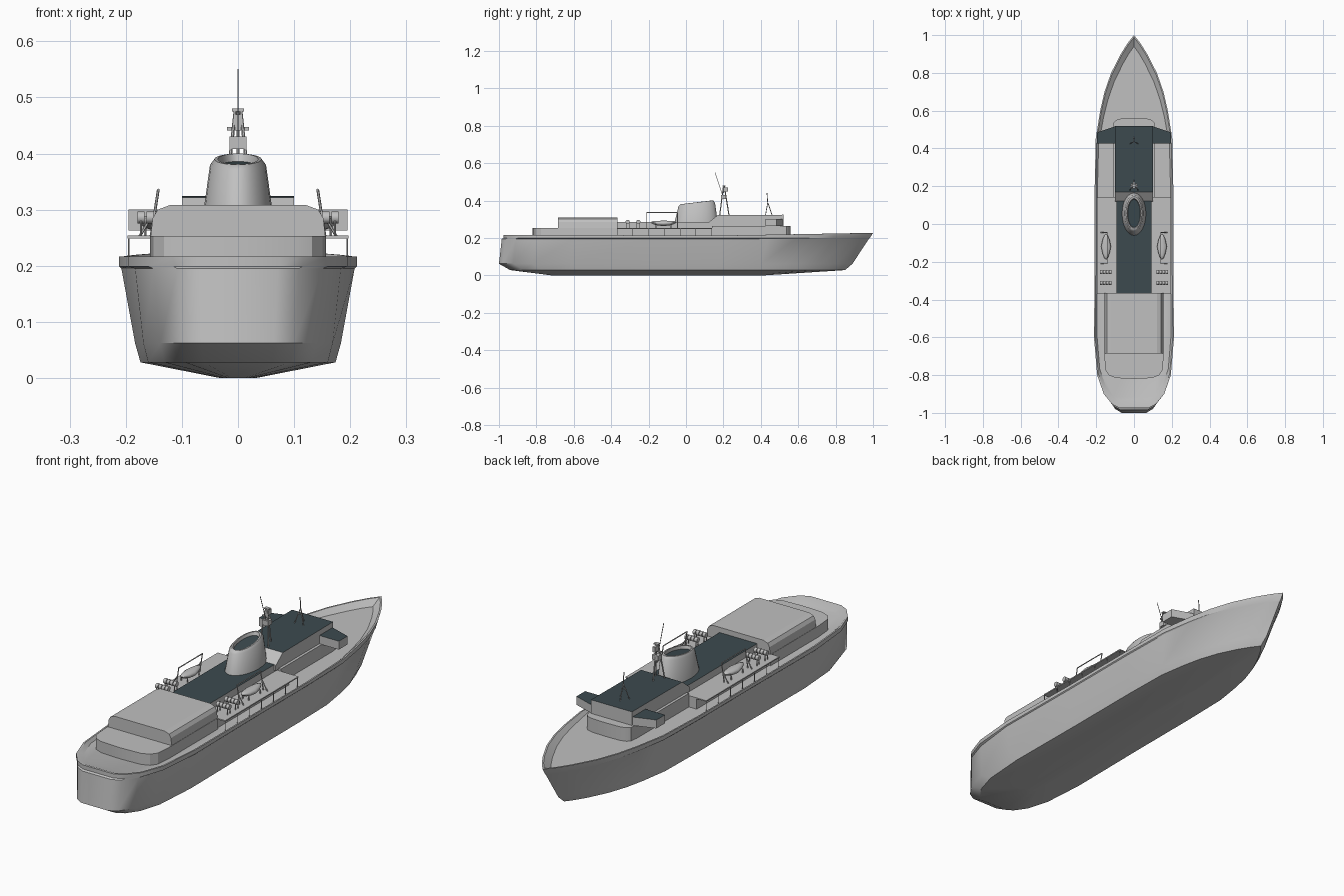
import bpy, bmesh, math
from mathutils import Vector

if "Cube" in bpy.data.objects:
    bpy.data.objects.remove(bpy.data.objects["Cube"])


def material(name, rgb):
    m = bpy.data.materials.new(name)
    m.use_nodes = True
    m.diffuse_color = (*rgb, 1)
    m.node_tree.nodes["Principled BSDF"].inputs["Base Color"].default_value = (*rgb, 1)
    return m


GREY = material("hull_grey", (0.53, 0.53, 0.53))
DARK = material("dark_deck", (0.045, 0.068, 0.078))


def finish(name, bm, smooth=None, dark=None):
    """Turn a bmesh into an object; faces passing the dark rule get the deck colour."""
    bmesh.ops.recalc_face_normals(bm, faces=bm.faces)
    if dark:
        for f in bm.faces:
            f.material_index = int(dark(f))
    me = bpy.data.meshes.new(name)
    bm.to_mesh(me)
    bm.free()
    me.materials.append(GREY)
    me.materials.append(DARK)
    ob = bpy.data.objects.new(name, me)
    bpy.context.collection.objects.link(ob)
    if smooth:
        bpy.ops.object.select_all(action='DESELECT')
        ob.select_set(True)
        bpy.context.view_layer.objects.active = ob
        bpy.ops.object.shade_smooth_by_angle(angle=math.radians(smooth))
    return ob


def loft(name, loops, smooth=None, dark=None):
    """Skin a stack of equal-length loops and cap both ends."""
    bm = bmesh.new()
    rows = [[bm.verts.new(p) for p in loop] for loop in loops]
    n = len(rows[0])
    for a, b in zip(rows, rows[1:]):
        for i in range(n):
            j = (i + 1) % n
            bm.faces.new((a[i], a[j], b[j], b[i]))
    bm.faces.new(rows[0][::-1])
    bm.faces.new(rows[-1])
    return finish(name, bm, smooth, dark)


def upward(f):
    return f.normal.z > 0.9


def prism(name, outline, z0, z1, dark=None, smooth=None):
    return loft(name, [[(x, y, z) for x, y in outline] for z in (z0, z1)], smooth, dark)


def box(name, x0, x1, y0, y1, z0, z1, dark=None):
    return prism(name, [(x0, y0), (x1, y0), (x1, y1), (x0, y1)], z0, z1, dark)


def rods(name, segments, r=0.002):
    """Thin round bars between pairs of points, all in one object."""
    bm = bmesh.new()
    for a, b in segments:
        a, b = Vector(a), Vector(b)
        d = b - a
        mat = d.to_track_quat('Z', 'Y').to_matrix().to_4x4()
        mat.translation = (a + b) / 2
        bmesh.ops.create_cone(bm, cap_ends=True, segments=6, radius1=r, radius2=r,
                              depth=d.length, matrix=mat)
    return finish(name, bm)


def round_end(hw, y_flat, y_tip, power=4, n=8):
    """Half-outline points of a rounded end running from +x to -x."""
    pts = []
    for i in range(n + 1):
        a = math.pi * i / n
        c, s = math.cos(a), math.sin(a)
        pts.append((math.copysign(abs(c) ** (2 / power), c) * hw,
                    y_flat + (y_tip - y_flat) * max(s, 0) ** (2 / power)))
    return pts


# Hull: one plan shape reused at every level
PLAN = [(-0.975, 0.075), (-0.955, 0.115), (-0.9, 0.16), (-0.8, 0.195), (-0.6, 0.212),
        (-0.2, 0.208), (0.2, 0.208), (0.45, 0.203), (0.6, 0.179), (0.7, 0.156),
        (0.8, 0.121), (0.9, 0.07), (0.96, 0.032)]


def sheer(y):
    return 0.213 + 0.014 * max(0, (y - 0.2) / 0.8) + (0.004 if y < -0.55 else 0)


def level(stern, bow, width, z):
    """Loop of the plan, its ends pulled to stern and bow; z and width may depend on y."""
    def place(y):
        if y > 0:
            return y * bow
        return y * stern / -0.975
    side = []
    for y, w in PLAN:
        k = width(y) if callable(width) else width
        h = z(y) if callable(z) else z
        side.append((w * k, place(y), h))
    tip = (0, bow, z(1) if callable(z) else z)
    return side + [tip] + [(-x, y, h) for x, y, h in reversed(side)]


loft("hull", [
    level(-0.72, 0.42, 0.15, 0),
    level(-0.94, 0.85, 0.82, 0.028),
    level(-1.0, 0.89, 0.865, 0.062),
    level(-0.985, 0.978, lambda y: 0.94 if y < -0.65 else 0.98, 0.195),
    level(-0.975, 0.983, 1.0, 0.199),
    level(-0.975, 1.0, 1.0, sheer),
    level(-0.965, 0.988, 0.97, sheer),
    level(-0.935, 0.94, lambda y: 0.93 - 0.15 * max(0, y - 0.4), 0.204),
], smooth=32)

# Aft house with rounded stern end, and the hangar on top
aft = [(-x, y) for x, y in round_end(0.157, -0.7, -0.82, 4)]
prism("aft_house", aft + [(0.157, -0.365), (-0.157, -0.365)], 0.2, 0.253, smooth=30)
section = [(0.156, 0.25), (0.152, 0.285), (0.143, 0.3), (0.122, 0.308)]
section = section + [(-x, z) for x, z in reversed(section)]
loft("hangar", [[(x, y, z) for x, z in section] for y in (-0.685, -0.365)])

# Centre deckhouse, side galleries and their posts
box("centre_house", -0.092, 0.092, -0.366, 0.15, 0.2, 0.285, upward)
for s, side in ((1, "left"), (-1, "right")):
    box(side + "_gallery_deck", s * 0.09, s * 0.197, -0.37, 0.14, 0.249, 0.254)
    box(side + "_gallery_wall", s * 0.09, s * 0.15, -0.37, 0.14, 0.2, 0.25)
    posts = [-0.368 + i * 0.0842 for i in range(7)]
    rods(side + "_gallery_posts",
         [((s * 0.195, y, 0.205), (s * 0.195, y, 0.251)) for y in posts], 0.0015)

# Forward house with rounded front, bridge block and wings
front = round_end(0.112, 0.5, 0.56, 4)
prism("forward_house", front + [(-0.112, 0.14), (0.112, 0.14)], 0.2, 0.264, smooth=30)
profile = [(0.12, 0.26), (0.12, 0.283), (0.17, 0.322), (0.52, 0.324), (0.52, 0.26)]
loft("bridge", [[(x, y, z) for y, z in profile] for x in (-0.1, 0.1)], dark=upward)
for s, side in ((1, "left"), (-1, "right")):
    wing = [(s * 0.09, 0.425), (s * 0.195, 0.425), (s * 0.195, 0.485), (s * 0.09, 0.52)]
    prism(side + "_bridge_wing", wing, 0.263, 0.3, upward)

# Funnel: tapering oval with a raked, recessed dark top


def oval(hw, y0, y1, z0, z1, n=24):
    pts = []
    for i in range(n):
        a = 2 * math.pi * i / n
        t = (1 + math.sin(a)) / 2
        pts.append((hw * math.cos(a), y0 + (y1 - y0) * t, z0 + (z1 - z0) * t))
    return pts


loft("funnel", [
    oval(0.064, -0.062, 0.17, 0.28, 0.28),
    oval(0.05, -0.04, 0.155, 0.37, 0.389),
    oval(0.042, -0.03, 0.145, 0.38, 0.4),
    oval(0.036, -0.022, 0.135, 0.381, 0.4),
    oval(0.033, -0.018, 0.13, 0.368, 0.386),
], smooth=40, dark=lambda f: len(f.verts) > 4 and f.normal.z > 0.5)

# Boats, davits and raft racks on both galleries
for s, side in ((1, "left"), (-1, "right")):
    bm = bmesh.new()
    bmesh.ops.create_uvsphere(bm, u_segments=12, v_segments=8, radius=1)
    for v in bm.verts:
        taper = 1 - 0.3 * abs(v.co.y)
        v.co = (s * 0.148 + v.co.x * 0.026 * taper, -0.12 + v.co.y * 0.068,
                0.278 + v.co.z * 0.014 + 0.006 * v.co.y ** 2)
    finish(side + "_boat", bm, smooth=40)
    bars = [((s * 0.142, -0.21, 0.335), (s * 0.142, -0.045, 0.335))]
    for y in (-0.21, -0.045):
        bars += [((s * 0.155, y, 0.253), (s * 0.142, y, 0.336)),
                 ((s * 0.175, y, 0.253), (s * 0.147, y, 0.3))]
    for y in (-0.16, -0.08):
        bars += [((s * x, y, 0.253), (s * x, y, 0.272)) for x in (0.135, 0.165)]
    rods(side + "_davits", bars, 0.0025)
    for y, spot in ((-0.255, "fore"), (-0.312, "aft")):
        for i in range(4):
            x = s * (0.125 + 0.016 * i)
            bm = bmesh.new()
            bmesh.ops.create_cone(bm, cap_ends=True, segments=10, radius1=0.011,
                                  radius2=0.011, depth=0.013)
            for v in bm.verts:
                v.co = (x + v.co.z, y + v.co.x, 0.286 + v.co.y)
            finish(f"{side}_{spot}_raft_{i + 1}", bm, smooth=40)
        rods(f"{side}_{spot}_raft_rack",
             [((s * x, y + d, 0.253), (s * x, y + d, 0.28))
              for x in (0.125, 0.173) for d in (-0.008, 0.008)], 0.002)

# Main mast: tripod legs, platforms and whip aerial
M = 0.2
rods("main_mast_legs", [((0.022, M - 0.02, 0.32), (0.005, M, 0.475)),
                        ((-0.022, M - 0.02, 0.32), (-0.005, M, 0.475)),
                        ((0, M + 0.03, 0.32), (0, M + 0.005, 0.475))], 0.003)
box("mast_lower_platform", -0.015, 0.015, M - 0.012, M + 0.015, 0.408, 0.43)
box("mast_yard", -0.02, 0.02, M - 0.003, M + 0.003, 0.441, 0.447)
box("mast_radar", -0.006, 0.006, M - 0.005, M + 0.025, 0.447, 0.47)
box("mast_top_bar", -0.011, 0.011, M - 0.004, M + 0.012, 0.475, 0.48)
rods("whip_aerial", [((0, M - 0.005, 0.43), (0, 0.155, 0.55))], 0.0015)

# Forward tripod mast
rods("forward_mast", [((0.022, 0.425, 0.322), (0, 0.437, 0.39)),
                      ((-0.022, 0.425, 0.322), (0, 0.437, 0.39)),
                      ((0, 0.46, 0.322), (0, 0.437, 0.39)),
                      ((0, 0.437, 0.385), (0, 0.433, 0.44)),
                      ((-0.012, 0.432, 0.365), (0.012, 0.432, 0.365))], 0.002)
